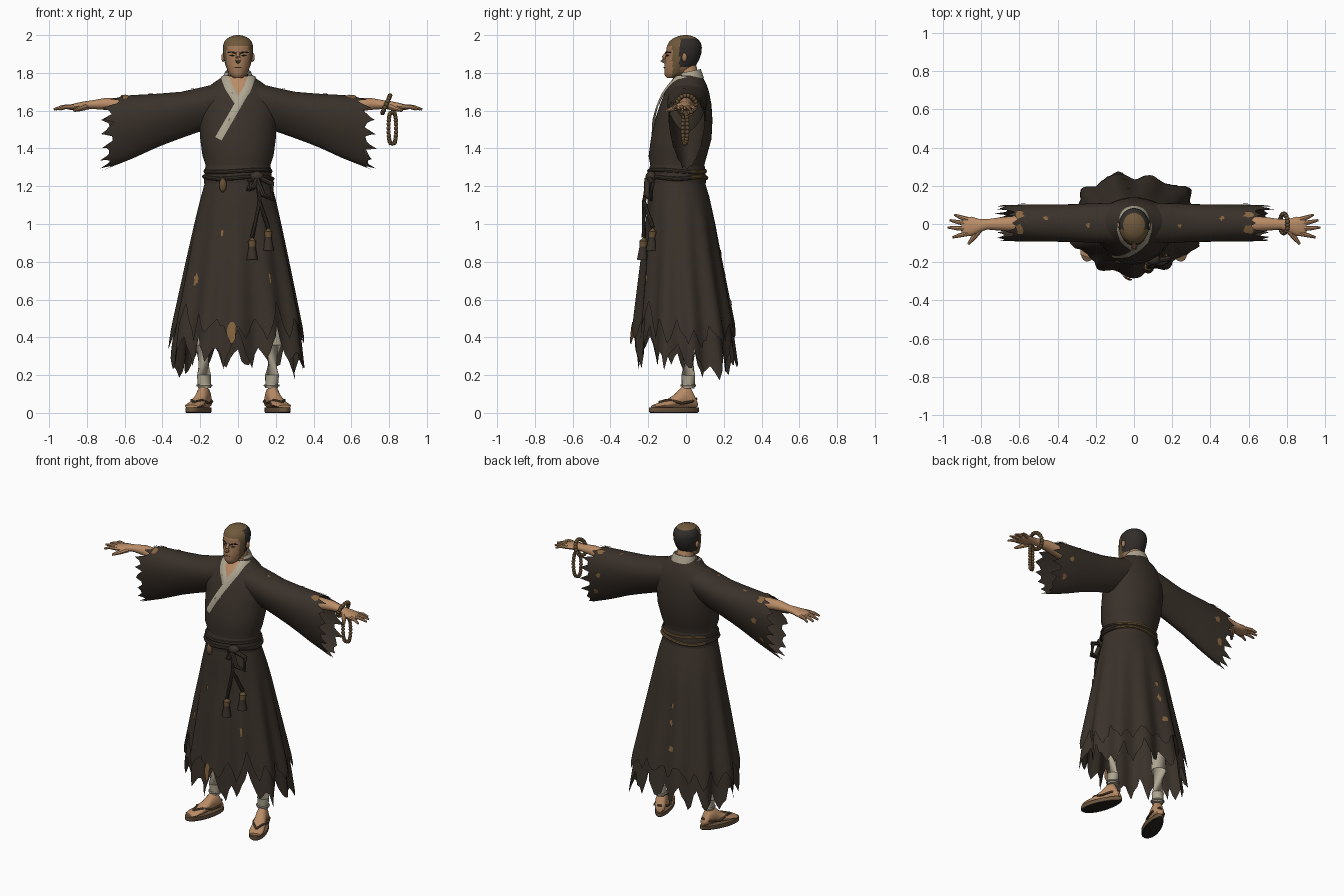
import bpy, bmesh, math, random
from mathutils import Vector

random.seed(4)
if "Cube" in bpy.data.objects:
    bpy.data.objects.remove(bpy.data.objects["Cube"])
made = []


def material(name, *rgb):
    m = bpy.data.materials.new(name)
    m.use_nodes = True
    m.diffuse_color = (*rgb, 1)
    m.node_tree.nodes["Principled BSDF"].inputs["Base Color"].default_value = (*rgb, 1)
    return m


ROBE = material("dark robe cloth", .042, .031, .023)
SKIN = material("skin", .49, .265, .135)
FACE = material("weathered face", .36, .19, .095)
CREAM = material("cream linen", .42, .375, .28)
HAIR = material("dark hair", .030, .026, .023)
PATE = material("shaved stubble", .16, .10, .045)
ROPE = material("aged rope", .13, .08, .035)
STRAW = material("sandal straw", .15, .092, .048)
SOLE = material("dark sole", .02, .016, .014)
PATCH = material("worn patch", .24, .13, .05)


def finish(name, bm, mats, rule=None):
    bmesh.ops.recalc_face_normals(bm, faces=bm.faces)
    if rule:
        for f in bm.faces:
            f.material_index = rule(f.calc_center_median())
    me = bpy.data.meshes.new(name)
    bm.to_mesh(me)
    bm.free()
    for m in mats if isinstance(mats, list) else [mats]:
        me.materials.append(m)
    ob = bpy.data.objects.new(name, me)
    bpy.context.collection.objects.link(ob)
    made.append(ob)


def loft(name, rings, mats, closed=True, caps=True, rule=None):
    bm = bmesh.new()
    vs = [[bm.verts.new(p) for p in r] for r in rings]
    n = len(vs[0])
    for a, b in zip(vs, vs[1:]):
        for i in range(n if closed else n - 1):
            j = (i + 1) % n
            bm.faces.new((a[i], a[j], b[j], b[i]))
    if caps:
        bm.faces.new(vs[0])
        bm.faces.new(vs[-1])
    finish(name, bm, mats, rule)


def tube(name, pts, radii, mat, n=10, loop=False, rule=None):
    pts = [Vector(p) for p in pts]
    rings = []
    for k, p in enumerate(pts):
        nxt = pts[(k + 1) % len(pts)] if loop else pts[min(k + 1, len(pts) - 1)]
        prv = pts[k - 1] if loop or k else pts[0]
        q = (nxt - prv).to_track_quat("Z", "Y")
        r = radii if isinstance(radii, float) else radii[k]
        rings.append([p + q @ Vector((r * math.cos(t), r * math.sin(t), 0)) for t in angles(n)])
    if loop:
        rings.append(rings[0])
    loft(name, rings, mat, caps=not loop, rule=rule)


def blobs(name, pts, scale, mat):
    bm = bmesh.new()
    for p in pts:
        for v in bmesh.ops.create_icosphere(bm, subdivisions=2, radius=1)["verts"]:
            v.co = Vector(p) + v.co * Vector(scale)
    finish(name, bm, mat)


def angles(n, lo=0.0, hi=math.tau):
    return [lo + (hi - lo) * i / n for i in range(n)]


def lookup(table, u):
    # linear interpolation over rows sorted by their first value
    u = min(max(u, table[0][0]), table[-1][0])
    for a, b in zip(table, table[1:]):
        if u <= b[0]:
            t = (u - a[0]) / (b[0] - a[0])
            return [p + (q - p) * t for p, q in zip(a[1:], b[1:])]


# Body profile: height, half width, front y, back y
BODY = [(.15, .37, -.285, .29), (.45, .335, -.262, .25), (.8, .268, -.23, .188), (1.0, .228, -.208, .155),
        (1.12, .202, -.203, .13), (1.22, .175, -.193, .1), (1.28, .16, -.183, .088), (1.36, .188, -.198, .11),
        (1.45, .2, -.186, .135), (1.55, .205, -.165, .14), (1.63, .208, -.138, .135), (1.7, .185, -.11, .122),
        (1.74, .14, -.086, .108), (1.775, .088, -.062, .09), (1.785, .078, -.055, .082)]


def body(a, z, off=0.0):
    rx, yf, yb = lookup(BODY, z)
    f = off + .022 * max(0, 1.15 - z) * (math.cos(11 * a) + .5 * math.cos(5 * a + 1))
    return Vector(((rx + f) * math.sin(a), (yf + yb) / 2 - ((yb - yf) / 2 + f) * math.cos(a), z))


def front(x, z, off):
    return body(math.asin(max(-1, min(1, x / lookup(BODY, z)[0]))), z, off)


# Sleeve profile: x, top z, bottom z, half depth
SLEEVE = [(.06, 1.755, 1.53, .1), (.2, 1.722, 1.49, .1), (.3, 1.7, 1.455, .095), (.42, 1.69, 1.41, .094),
          (.55, 1.683, 1.35, .094), (.74, 1.67, 1.275, .088)]


def sleeve(s, x, t, off=0.0):
    top, low, hy = lookup(SLEEVE, x)
    c = math.cos(t)
    return Vector((s * x, .005 + (hy + off) * math.sin(t) * (1 + .3 * c),
                   (top + low) / 2 + ((top - low) / 2 + off) * c))


def patch(name, fn, u, v, du, dv):
    bm = bmesh.new()
    mid = bm.verts.new(fn(u, v))
    rim = []
    for t in angles(11):
        k = random.uniform(.5, 1.2)
        rim.append(bm.verts.new(fn(u + du * k * math.cos(t), v + dv * k * math.sin(t))))
    for i, p in enumerate(rim):
        bm.faces.new((mid, p, rim[(i + 1) % len(rim)]))
    finish(name, bm, PATCH)


# Robe torso
loft("robe_torso", [[body(a, z) for a in angles(64)] for z in [1.25] + [r[0] for r in BODY[6:]]],
     [ROBE, SKIN], rule=lambda c: int(c.z > 1.783))


# Torn skirt layers: wide teeth with small notches between them
def skirt(name, base, depth, drop, off, n=108, tooth=6):
    hem = []
    for i, a in enumerate(angles(n)):
        if i % tooth == 0:
            low, tip = random.uniform(.5, 1.1), random.choice((2, 3, 4))
        swing = .04 * math.sin(2.5 * a) - drop * max(0, -math.cos(a))
        reach = 1 - abs(i % tooth - tip) / 2
        hem.append(base + swing - depth * low * reach + random.uniform(-.2, .2) * depth)
    rings = []
    for k in range(15):
        t = k / 14
        rings.append([body(a, 1.26 + (h - 1.26) * t, off * t) for a, h in zip(angles(n), hem)])
    loft(name, rings, ROBE, caps=False)


skirt("skirt_outer", .45, .085, .03, .004)
skirt("skirt_inner", .32, .10, .05, -.014)

# Collar: chest skin, crossed lapels and neck band
loft("chest_skin", [[front(w * k / 3, z, .004) for k in range(-3, 4)]
                    for z, w in ((1.78, .065), (1.74, .05), (1.7, .03), (1.665, .006))],
     SKIN, closed=False, caps=False)


def lapel(name, pts, off, width=.042):
    rows = []
    for (x0, z0), (x1, z1) in zip(pts, pts[1:]):
        d = Vector((x1 - x0, z1 - z0)).normalized() * width / 2
        for k in range(9):
            x, z = x0 + (x1 - x0) * k / 8, z0 + (z1 - z0) * k / 8
            rows.append([front(x - d.y * e, min(z + d.x * e, 1.785), off + .008 * (1 - abs(e)))
                         for e in (-1, -.8, 0, .8, 1)])
    loft(name, rows, CREAM, closed=False, caps=False)


lapel("right_lapel", [(-.068, 1.785), (-.048, 1.725), (.005, 1.64)], .005)
lapel("left_lapel", [(.068, 1.785), (.052, 1.725), (-.1, 1.45)], .009)
band = angles(24, math.radians(50), math.radians(322))
loft("neck_band", [[(r * math.sin(a), .018 - r * .9 * math.cos(a), z - .012 * math.cos(a)) for a in band]
                   for r, z in ((.085, 1.762), (.078, 1.782), (.067, 1.808), (.059, 1.806))],
     CREAM, closed=False, caps=False)

# Head, coloured by region: face, shaved crown and stubble, hair
HEAD = [(1.772, .022, -.1, -.05), (1.785, .04, -.112, -.025), (1.805, .052, -.115, .02), (1.835, .065, -.115, .05),
        (1.87, .074, -.11, .07), (1.905, .079, -.106, .082), (1.94, .08, -.102, .084), (1.965, .073, -.09, .076),
        (1.985, .055, -.066, .055), (1.996, .03, -.036, .03), (2.0, .008, -.01, .008)]


def head(a, z, off=0.0):
    rx, yf, yb = lookup(HEAD, z)
    return Vector(((rx + off) * math.sin(a), (yf + yb) / 2 - ((yb - yf) / 2 + off) * math.cos(a), z))


def head_rule(c):
    if c.z > 1.98 or (c.z > 1.945 and c.y < -.03):
        return 1
    if c.y > -.035 and c.z > 1.83:
        return 2
    return 1 if c.z < 1.95 and -.072 < c.y < -.03 else 0


levels = [1.772 + .228 * math.sin(math.pi / 2 * k / 24) for k in range(25)]
loft("head", [[head(a, z) for a in angles(48)] for z in levels], [FACE, PATE, HAIR], rule=head_rule)
tube("neck", [(0, .025, 1.72), (0, .015, 1.78), (0, 0, 1.85)], [.056, .052, .05], SKIN, 20)
tube("nose", [(0, -.1, 1.91), (0, -.118, 1.88), (0, -.124, 1.868), (0, -.11, 1.858)], [.008, .012, .015, .01], FACE)
blobs("ears", [(s * .078, -.008, 1.882) for s in (1, -1)], (.011, .014, .024), FACE)
for s, side in ((1, "left"), (-1, "right")):
    tube(side + "_brow", [head(s * a, z, .001) for a, z in ((.15, 1.904), (.42, 1.911), (.75, 1.908))], .004, HAIR, 6)
    tube(side + "_eye", [head(s * a, 1.892) for a in (.24, .42, .6)], [.002, .005, .002], SOLE, 6)
tube("mouth", [head(a, 1.828) for a in (-.3, 0, .3)], [.002, .004, .002], PATE, 6)

# Arms, sleeves, legs and feet on both sides
for s, side in ((1, "left_"), (-1, "right_")):
    hem = [.69 - .065 * max(0, math.cos(t)) ** 5 + (random.uniform(.01, .045) if i % 3 == 0 else random.uniform(-.035, 0))
           for i, t in enumerate(angles(48))]
    loft(side + "sleeve", [[sleeve(s, .06 + (h - .06) * k / 12, t) for t, h in zip(angles(48), hem)]
                           for k in range(13)], ROBE, caps=False)
    for x, t, dx, dt in ((.6, -.25, .025, .25), (.6, .35, .03, .2), (.46, .2, .015, .1), (.58, 1.4, .02, .12),
                         (.62, 2.1, .02, .15), (.24, -.1, .012, .1)):
        patch(side + "sleeve_patch", lambda u, v: sleeve(s, u, v, .005), x, t, dx, dt)
    arm = [(.45, .0, 1.61, .05, .045), (.6, .0, 1.628, .044, .038), (.7, .0, 1.636, .035, .032),
           (.77, -.002, 1.632, .027, .023), (.81, -.008, 1.628, .034, .022), (.85, -.012, 1.623, .05, .019),
           (.89, -.015, 1.618, .05, .014), (.905, -.015, 1.616, .035, .008)]
    loft(side + "arm", [[(s * x, y + ry * math.cos(t), z + rz * math.sin(t)) for t in angles(16)]
                        for x, y, z, ry, rz in arm], SKIN)
    for y0, x1, y1 in ((.024, .94, .048), (.0, .965, .02), (-.026, .975, -.018), (-.05, .95, -.07)):
        tube(side + "finger", [(s * .87, y0, 1.62), (s * (.88 + x1) / 2, (y0 + y1) / 2, 1.62), (s * x1, y1, 1.607)],
             [.013, .011, .006], SKIN, 8)
    tube(side + "thumb", [(s * .81, -.025, 1.622), (s * .84, -.07, 1.61), (s * .868, -.105, 1.6)],
         [.02, .014, .007], SKIN, 8)

    tube(side + "legging", [(s * .178, .012, .13), (s * .18, .012, .2), (s * .185, .015, .36), (s * .18, .01, .6)],
         [.034, .037, .046, .055], CREAM, 20)
    tube(side + "legging_tie", [(s * .178 + .037 * math.cos(t), .012 + .037 * math.sin(t), .145) for t in angles(20)],
         .006, CREAM, 6, loop=True)

    def place(x, y, z):
        # turn the toes outward
        c, d = math.cos(.36), math.sin(.36)
        return Vector((s * (.182 + x * c - y * d), y * c + x * d, z))

    foot = [(.06, .02, .03, .06), (.045, .032, .025, .09), (.02, .035, .025, .14), (-.02, .034, .025, .14),
            (-.06, .038, .025, .1), (-.11, .045, .025, .068), (-.155, .046, .025, .052), (-.185, .035, .025, .042)]
    loft(side + "foot", [[place(w * math.cos(t), y, (lo + hi) / 2 + (hi - lo) / 2 * math.sin(t))
                          for t in angles(16)] for y, w, lo, hi in foot], SKIN)
    loft(side + "sandal", [[place(w * math.cos(t) * (1 - .15 * math.sin(t)), -.068 + 2.7 * w * math.sin(t), z)
                            for t in angles(28)] for z, w in ((0, .049), (.006, .052), (.028, .052))],
         [STRAW, SOLE], rule=lambda c: int(c.z < .005))
    for e in (-1, 1):
        tube(side + "sandal_strap", [place(0, -.15, .057), place(e * .03, -.1, .068), place(e * .046, -.04, .05),
                                     place(e * .04, .02, .06), place(0, .058, .075)], .007, STRAW, 8)

# Waist sash and rope coils
loft("sash", [[body(a, z, o) for a in angles(64)]
              for z, o in ((1.215, .003), (1.235, .008), (1.285, .013), (1.31, .002))], ROBE, caps=False)
for name, z, k in (("upper_rope", 1.28, 2), ("lower_rope", 1.245, 3)):
    tube(name, [body(a, z + .006 * math.sin(k * a), .012) for a in angles(64)], .011, [ROBE, ROPE], 8, loop=True,
         rule=lambda c: int(c.y > .03))

# Knot, bow loops, hanging cords and tassels
blobs("knot", [(.1, -.185, 1.25)], (.038, .03, .03), ROBE)
blobs("small_knot", [(-.08, -.192, 1.205)], (.02, .016, .038), ROPE)
for name, dx, dz in (("left_bow", .08, -.12), ("right_bow", -.045, -.07)):
    tube(name, [(.1, -.195, 1.25), (.1 + dx, -.18, 1.25 + dz * .3), (.1 + dx, -.187, 1.25 + dz),
                (.1 + dx * .4, -.21, 1.25 + dz * .8), (.1, -.205, 1.24)], .015, ROBE, 8)
for name, x, z in (("long", .075, .93), ("short", .16, .98)):
    y = front(x, z, .025).y
    tube(name + "_cord", [(.1, -.2, 1.24), (.115, -.222, 1.12), (x, y, z)], .011, ROBE, 8)
    tube(name + "_tassel", [(x, y, z + .01), (x, y, z - .02), (x, y - .004, z - .05), (x, y - .006, z - .12)],
         [.012, .022, .018, .03], [ROBE, ROPE], 12, rule=lambda c: int(c.z > z - .06))

# Worn places on the skirt
for a, z, da, dz in ((-.9, .71, .06, .04), (-.1, .42, .07, .06), (.6, .72, .03, .03), (-.35, .95, .03, .02),
                     (3.25, .85, .05, .02), (3.25, .74, .06, .03), (3.3, .58, .06, .02)):
    patch("skirt_patch", lambda u, v: body(u, v, .009), a, z, da, dz)

# Prayer beads: wrist ring and hanging loop
blobs("wrist_beads", [(.785 + .02 * math.sin(t), .003 + .05 * math.cos(t), 1.634 + .046 * math.sin(t))
                      for t in angles(18)], (.013,) * 3, ROPE)
blobs("hanging_beads", [(.817 + .02 * math.copysign(abs(math.cos(t)) ** .5, math.cos(t)), -.005 + .012 * math.cos(t),
                         1.508 + .082 * math.sin(t)) for t in angles(24)], (.012,) * 3, ROPE)

# Smooth shading
bpy.ops.object.select_all(action="DESELECT")
for ob in made:
    ob.select_set(True)
bpy.context.view_layer.objects.active = made[0]
bpy.ops.object.shade_smooth_by_angle(angle=math.radians(40))
